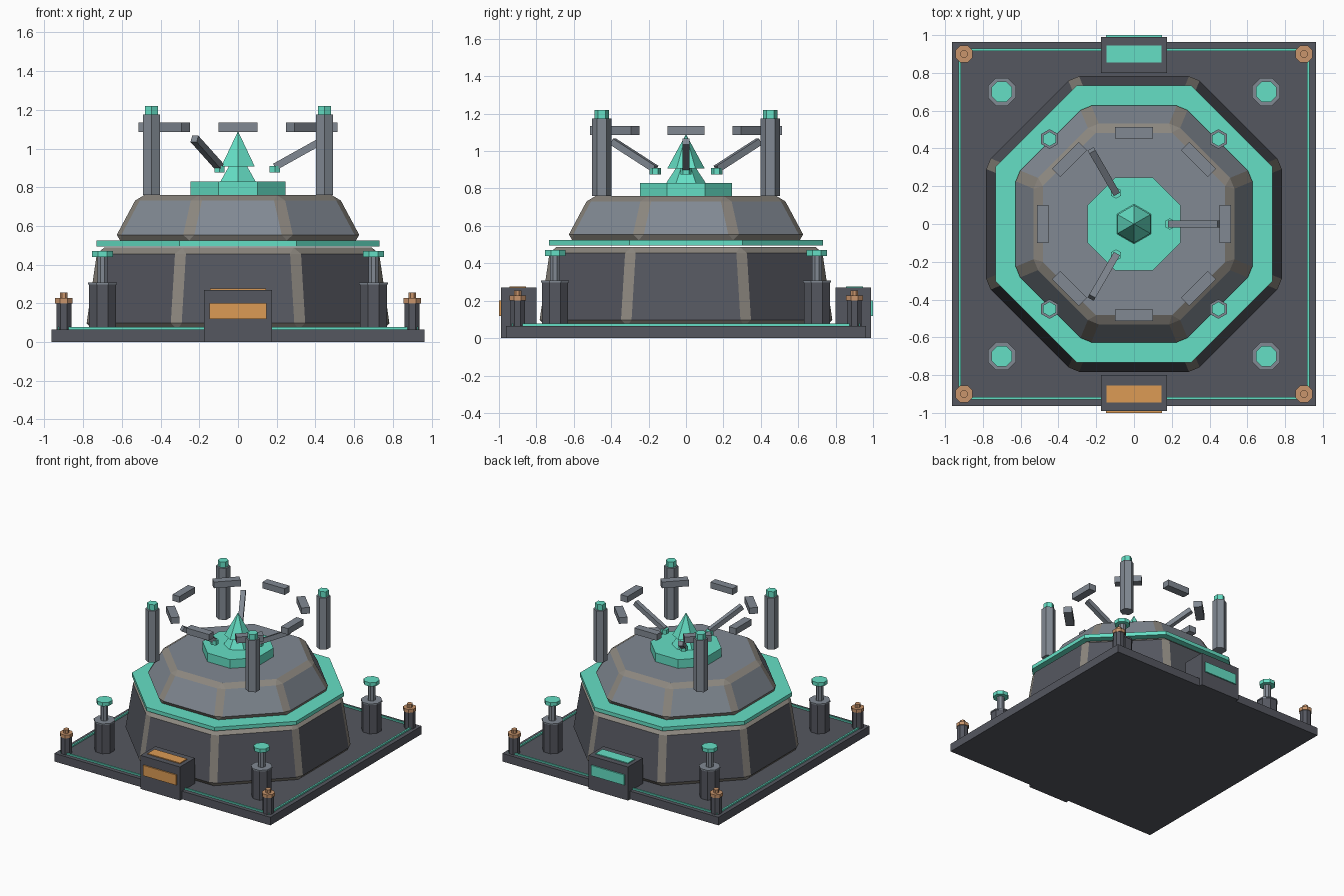
import bpy, bmesh, math
from mathutils import Vector, Matrix

if "Cube" in bpy.data.objects:
    bpy.data.objects.remove(bpy.data.objects["Cube"])


def mat(name, r, g, b):
    m = bpy.data.materials.new(name)
    m.diffuse_color = (r, g, b, 1)
    m.use_nodes = True
    m.node_tree.nodes["Principled BSDF"].inputs["Base Color"].default_value = m.diffuse_color
    return m


TEAL = mat("teal", .13, .74, .56)
ORANGE = mat("orange", .72, .33, .09)
COPPER = mat("copper", .58, .30, .15)
DARK = mat("dark_grey", .09, .095, .115)
STEEL = mat("steel", .22, .25, .29)
EDGE = mat("worn_edge", .26, .24, .21)


def finish(name, bm, *mats):
    bmesh.ops.recalc_face_normals(bm, faces=bm.faces)
    me = bpy.data.meshes.new(name)
    bm.to_mesh(me)
    bm.free()
    ob = bpy.data.objects.new(name, me)
    bpy.context.collection.objects.link(ob)
    for m in mats:
        me.materials.append(m)
    return ob


def box(name, centre, size, m, rot=Matrix()):
    bm = bmesh.new()
    bmesh.ops.create_cube(bm, size=1, matrix=Matrix.Translation(centre) @ rot @ Matrix.Diagonal((*size, 1)))
    return finish(name, bm, m)


def prism(name, n, x, y, z0, z1, r0, m, r1=None, *extra):
    """n-sided prism or cone: radii are to the flats for octagons, to the corners for hexagons"""
    r1 = r0 if r1 is None else r1
    k = 1 / math.cos(math.pi / 8) if n == 8 else 1
    start = math.pi / 8 if n == 8 else math.pi / 2
    bm = bmesh.new()
    bmesh.ops.create_cone(bm, cap_ends=True, segments=n, radius1=r0 * k, radius2=r1 * k, depth=z1 - z0)
    first = max(bm.verts, key=lambda v: v.co.xy.length).co
    turn = start - math.atan2(first.y, first.x)
    bm.transform(Matrix.Translation((x, y, (z0 + z1) / 2)) @ Matrix.Rotation(turn, 4, 'Z'))
    return finish(name, bm, m, *extra)


def dome(name, z0, z1, r0, r1, m):
    ob = prism(name, 8, 0, 0, z0, z1, r0, m, r1, EDGE)
    bev = ob.modifiers.new("edge_bevel", 'BEVEL')
    bev.width, bev.segments, bev.material = .033, 1, 1
    bev.limit_method = 'ANGLE'
    bev.angle_limit = math.radians(20)


# Base plate and thin glowing border
box("base_plate", (0, 0, .0325), (1.925, 1.925, .065), DARK)
for s, side in ((-1, "a"), (1, "b")):
    box("border_x_" + side, (s * .923, 0, .069), (.014, 1.86, .016), TEAL)
    box("border_y_" + side, (0, s * .923, .069), (1.86, .014, .016), TEAL)

# Stacked octagonal body
dome("lower_dome", .065, .488, .787, .725, DARK)
prism("middle_ring", 8, 0, 0, .495, .525, .732, TEAL)
dome("upper_dome", .525, .76, .642, .516, STEEL)
prism("top_disc", 8, 0, 0, .76, .83, .245, TEAL)

# Central crystal
prism("crystal_foot", 6, 0, 0, .83, .93, .105, TEAL, .04)
prism("crystal_spire", 6, 0, 0, .907, 1.09, .1, TEAL, 0)

# Three emitter arms aimed at the crystal
for i in range(3):
    a = math.radians(120 * i)
    c, s = math.cos(a), math.sin(a)
    p, q = Vector((.19 * c, .19 * s, .905)), Vector((.45 * c, .45 * s, 1.05))
    tilt = math.atan2(q.z - p.z, .26)
    rot = Matrix.Rotation(a, 4, 'Z') @ Matrix.Rotation(-tilt, 4, 'Y')
    box(f"emitter_arm_{i}", (p + q) / 2, ((q - p).length, .037, .037), STEEL, rot)
    prism(f"emitter_tip_{i}", 6, p.x, p.y, .875, .91, .03, TEAL)

# Floating ring of eight blocks
for i in range(8):
    a = math.pi / 4 * i
    box(f"ring_block_{i}", (.483 * math.cos(a), .483 * math.sin(a), 1.11), (.063, .2, .05),
        STEEL, Matrix.Rotation(a, 4, 'Z'))

# Parts repeated at the four corners
for i, (sx, sy) in enumerate(((-1, -1), (1, -1), (1, 1), (-1, 1))):
    x, y = .447 * sx, .45 * sy
    prism(f"pylon_{i}", 6, x, y, .76, 1.175, .052, STEEL)
    prism(f"pylon_cap_{i}", 6, x, y, 1.175, 1.22, .039, TEAL)
    x, y = .7 * sx, .7 * sy
    prism(f"piston_body_{i}", 8, x, y, .065, .298, .069, DARK)
    prism(f"piston_rim_{i}", 8, x, y, .298, .308, .074, STEEL)
    prism(f"piston_rod_{i}", 8, x, y, .3, .445, .026, STEEL)
    prism(f"piston_cap_{i}", 8, x, y, .44, .47, .055, TEAL)
    x, y = .9 * sx, .9 * sy
    prism(f"bollard_{i}", 8, x, y, .065, .2, .039, DARK)
    prism(f"bollard_collar_{i}", 8, x, y, .2, .227, .045, COPPER)
    prism(f"bollard_knob_{i}", 8, x, y, .227, .255, .02, COPPER)

# Front and back consoles with lit panels
for s, side, m in ((-1, "front", ORANGE), (1, "back", TEAL)):
    box(side + "_console", (0, s * .895, .135), (.352, .19, .27), DARK)
    box(side + "_screen", (0, s * .99, .16), (.295, .02, .083), m)
    box(side + "_top_panel", (0, s * .9, .27), (.29, .09, .014), m)
